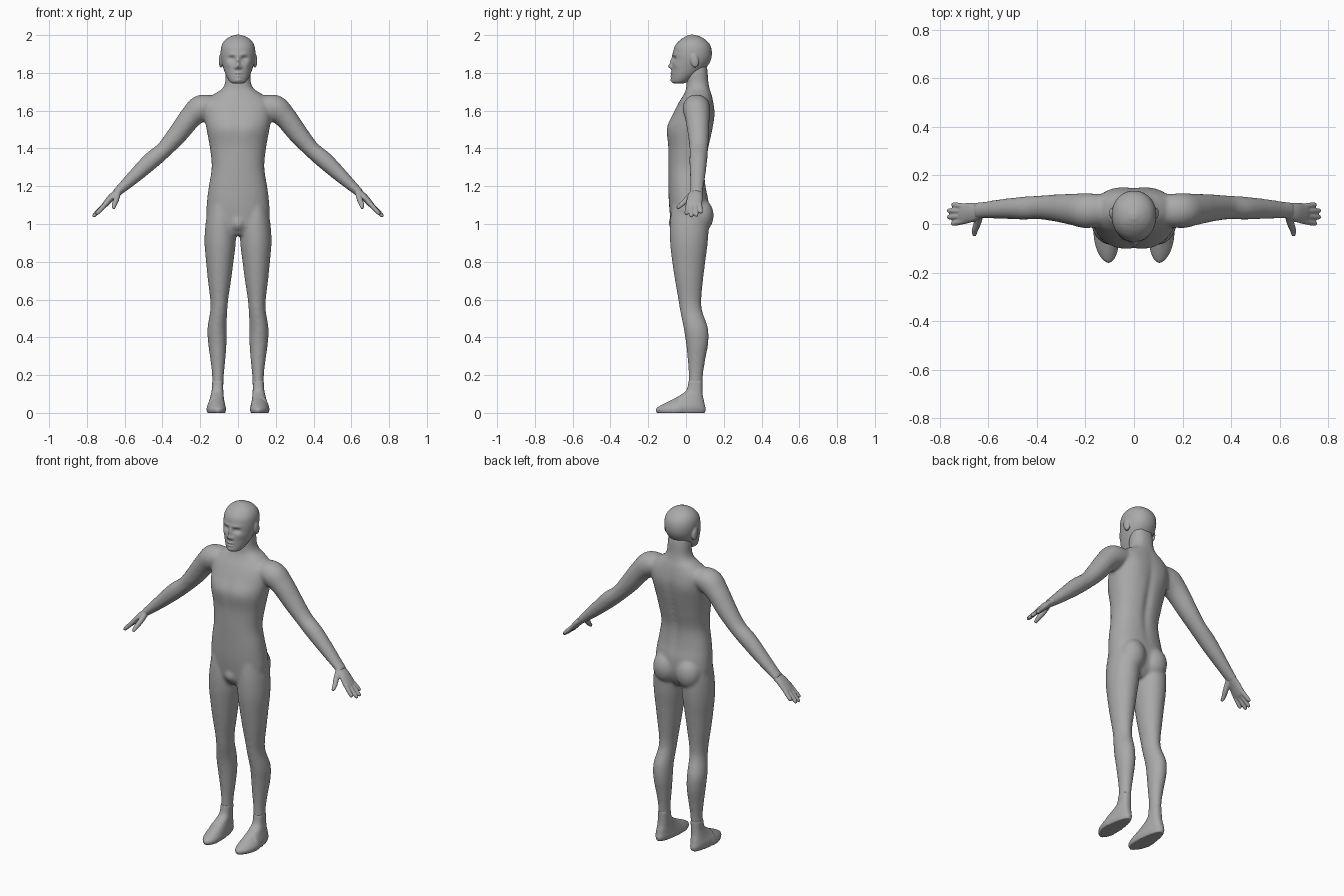
import bpy
import bmesh
import math
from mathutils import Vector, Matrix

cube = bpy.data.objects.get("Cube")
if cube:
    bpy.data.objects.remove(cube)

skin = bpy.data.materials.new("neutral grey")
skin.use_nodes = True
GREY = (0.4, 0.4, 0.4, 1)
skin.diffuse_color = GREY
skin.node_tree.nodes["Principled BSDF"].inputs["Base Color"].default_value = GREY
Y = Vector((0, 1, 0))


def refine(rows, steps):
    """Catmull-Rom interpolation of the station rows."""
    rows = [Vector(r) for r in rows]
    out = []
    for i in range(len(rows) - 1):
        a, b, c, d = rows[max(i - 1, 0)], rows[i], rows[i + 1], rows[min(i + 2, len(rows) - 1)]
        for k in range(steps):
            t = k / steps
            out.append(b + (c - a) * t / 2 + (a - b * 2.5 + c * 2 - d / 2) * t * t
                       + ((b - c) * 3 + d - a) * t ** 3 / 2)
    return out + [rows[-1]]


def skin_rings(bm, rings):
    rings = [[bm.verts.new(p) for p in ring] for ring in rings]
    n = len(rings[0])
    for a, b in zip(rings, rings[1:]):
        for i in range(n):
            j = (i + 1) % n
            bm.faces.new((a[i], a[j], b[j], b[i]))
    bm.faces.new(rings[0])
    bm.faces.new(rings[-1])
    return [v for ring in rings for v in ring]


def unit_ring(n, power):
    for i in range(n):
        a = math.tau * i / n
        c, s = math.cos(a), math.sin(a)
        yield (math.copysign(abs(c) ** (2 / power), c), math.copysign(abs(s) ** (2 / power), s))


def stack(bm, rows, power=2.0, n=48, steps=6):
    """Level rings: height, inner x, outer x, front y, back y."""
    rings = []
    for z, x0, x1, y0, y1 in refine(rows, steps):
        rings.append([((x0 + x1) / 2 + u * (x1 - x0) / 2, (y0 + y1) / 2 + v * (y1 - y0) / 2, z)
                      for u, v in unit_ring(n, power)])
    return skin_rings(bm, rings)


def centred(rows):
    return [(z, -w, w, y0, y1) for z, w, y0, y1 in rows]


def tube(bm, rows, n=24, steps=5):
    """Rings across a path: x, y, z, thickness radius, width radius."""
    rows = refine(rows, steps)
    points = [Vector(r[:3]) for r in rows]
    rings = []
    for i, row in enumerate(rows):
        along = (points[min(i + 1, len(rows) - 1)] - points[max(i - 1, 0)]).normalized()
        up = along.cross(Y).normalized()
        side = up.cross(along)
        rings.append([points[i] + up * u * row[3] + side * v * row[4] for u, v in unit_ring(n, 2)])
    return skin_rings(bm, rings)


def ball(bm, centre, radii, tilt=0):
    m = Matrix.Translation(centre) @ Matrix.Rotation(tilt, 4, 'X') @ Matrix.Diagonal((*radii, 1))
    return bmesh.ops.create_icosphere(bm, subdivisions=4, radius=1, matrix=m)["verts"]


def sculpt(verts, bumps, side=-1):
    """Soft pushes along y on the front (-1) or back (1): x, z, spread x, spread z, push."""
    mid = sum(v.co.y for v in verts) / len(verts)
    for v in verts:
        if (v.co.y - mid) * side <= 0:
            continue
        fade = min(1, abs(v.co.y - mid) / 0.03)
        x, z = v.co.x, v.co.z
        for bx, bz, sx, sz, push in bumps:
            for s in ((1, -1) if bx else (1,)):
                v.co.y += fade * push * math.exp(-((x - s * bx) / sx) ** 2 - ((z - bz) / sz) ** 2)


def mirror(bm):
    """Copy everything built so far to the other side."""
    copy = bmesh.ops.duplicate(bm, geom=bm.verts[:] + bm.edges[:] + bm.faces[:])["geom"]
    for v in copy:
        if isinstance(v, bmesh.types.BMVert):
            v.co.x *= -1


def finish(bm, name, voxel, smooth):
    """Fuse the overlapping volumes of a part into one smooth skin."""
    bmesh.ops.recalc_face_normals(bm, faces=bm.faces[:])
    mesh = bpy.data.meshes.new(name)
    bm.to_mesh(mesh)
    bm.free()
    mesh.materials.append(skin)
    ob = bpy.data.objects.new(name, mesh)
    bpy.context.collection.objects.link(ob)
    mod = ob.modifiers.new("fuse", 'REMESH')
    mod.mode = 'VOXEL'
    mod.voxel_size = voxel
    mod.use_smooth_shade = True
    mod = ob.modifiers.new("soften", 'SMOOTH')
    mod.factor = 0.5
    mod.iterations = smooth


# Body: arms, legs and buttocks on both sides, then the torso and neck
bm = bmesh.new()
tube(bm, [(.10, .06, 1.63, .045, .06), (.19, .055, 1.615, .07, .072), (.25, .06, 1.565, .06, .065),
          (.32, .066, 1.475, .053, .056), (.39, .068, 1.395, .044, .049), (.46, .065, 1.335, .046, .047),
          (.54, .062, 1.26, .038, .041), (.61, .058, 1.195, .028, .035), (.65, .055, 1.16, .022, .034)], n=40)
stack(bm, [(1.1, .03, .155, -.075, .11), (1, .012, .172, -.085, .12), (.9, .012, .177, -.084, .115),
           (.8, .024, .169, -.073, .102), (.7, .037, .159, -.058, .09), (.6, .052, .147, -.041, .081),
           (.54, .057, .147, -.031, .086), (.45, .061, .161, -.013, .116), (.37, .061, .158, 0, .118),
           (.28, .067, .146, .009, .102), (.2, .075, .137, .014, .09), (.12, .078, .137, .01, .087),
           (.06, .08, .14, -.01, .09)])
ball(bm, (.075, .078, 1.045), (.073, .068, .09))
mirror(bm)
torso = stack(bm, centred([
    (.94, .05, -.05, .07), (.98, .13, -.075, .1), (1.04, .165, -.084, .12), (1.12, .164, -.091, .12),
    (1.2, .154, -.093, .105), (1.3, .139, -.094, .1), (1.4, .148, -.094, .12), (1.5, .166, -.1, .141),
    (1.58, .178, -.07, .151), (1.64, .175, -.04, .146), (1.685, .13, -.012, .136),
    (1.715, .085, 0, .126), (1.75, .068, .003, .119), (1.8, .065, .003, .115), (1.84, .06, .01, .11)]), 2.3, 72)
sculpt(torso, [(.07, 1.52, .06, .05, -.006), (0, 1.5, .02, .08, .004)])
sculpt(torso, [(0, 1.4, .02, .2, -.012), (.09, 1.57, .05, .07, .005)], 1)
ball(bm, (0, -.05, 1.005), (.042, .042, .045))
finish(bm, "body", .008, 10)

# Head: skull and jaw, sculpted face, eyes and ears
bm = bmesh.new()
skull = stack(bm, centred([
    (1.743, .022, -.062, -.02), (1.752, .042, -.073, .01), (1.78, .06, -.075, .05), (1.82, .076, -.075, .1),
    (1.86, .087, -.072, .128), (1.9, .092, -.069, .137), (1.94, .088, -.06, .131), (1.97, .072, -.036, .11),
    (1.99, .045, -.008, .08), (2.002, .012, .02, .045)]), 2.1, 120, 12)
sculpt(skull, [
    (0, 1.857, .009, .026, -.014), (0, 1.834, .012, .011, -.017), (.014, 1.828, .007, .008, -.008),
    (.033, 1.875, .017, .012, .013), (.03, 1.898, .024, .009, -.005), (0, 1.799, .02, .006, -.008),
    (0, 1.783, .017, .006, -.008), (0, 1.791, .024, .003, .005), (0, 1.762, .02, .013, -.008),
    (.052, 1.845, .018, .018, -.005)])
for s in (1, -1):
    ball(bm, (s * .032, -.041, 1.874), (.016, .015, .011))
    ball(bm, (s * .09, .045, 1.865), (.012, .022, .038), .2)
finish(bm, "head", .004, 3)

# Hands: palm, thumb and four fingers
for name, s in (("left_hand", 1), ("right_hand", -1)):
    bm = bmesh.new()
    tube(bm, [(.61, .058, 1.195, .024, .031), (.64, .054, 1.166, .02, .034), (.67, .048, 1.14, .019, .04),
              (.705, .042, 1.102, .015, .043), (.72, .042, 1.087, .009, .036)])
    tube(bm, [(.635, .04, 1.165, .015, .018), (.645, .003, 1.128, .015, .015),
              (.655, -.025, 1.102, .013, .012), (.658, -.047, 1.084, .008, .008)])
    for y0, x1, y1, z1 in ((.07, .748, .08, 1.06), (.052, .766, .055, 1.043),
                           (.033, .766, .028, 1.04), (.014, .75, .001, 1.052)):
        root, tip = Vector((.69, y0, 1.117)), Vector((x1, y1, z1))
        tube(bm, [(*root.lerp(tip, t), r, r) for t, r in ((0, .012), (.5, .012), (.92, .01), (1.02, .005))])
    bmesh.ops.scale(bm, vec=(s, 1, 1), verts=bm.verts[:])
    finish(bm, name, .004, 2)

# Feet: flat soles, narrow heels, sloping insteps
for name, s in (("left_foot", 1), ("right_foot", -1)):
    bm = bmesh.new()
    foot = stack(bm, [
        (0, .063, .167, -.156, .1), (.02, .06, .17, -.161, .105), (.04, .064, .166, -.135, .1),
        (.065, .07, .155, -.085, .095), (.09, .075, .146, -.037, .089), (.12, .078, .139, .002, .087),
        (.17, .078, .136, .014, .087)], 2.5)
    for v in foot:
        back = max(0, min(1, (v.co.y + .1) / .2)) * max(0, 1 - v.co.z / .1)
        v.co.x = .112 + (v.co.x - .112) * (1 - .35 * back)
        v.co.y += max(0, v.co.x - .11) * .7 * (1 - back) * (v.co.y < -.05)
    bmesh.ops.scale(bm, vec=(s, 1, 1), verts=bm.verts[:])
    finish(bm, name, .005, 2)
